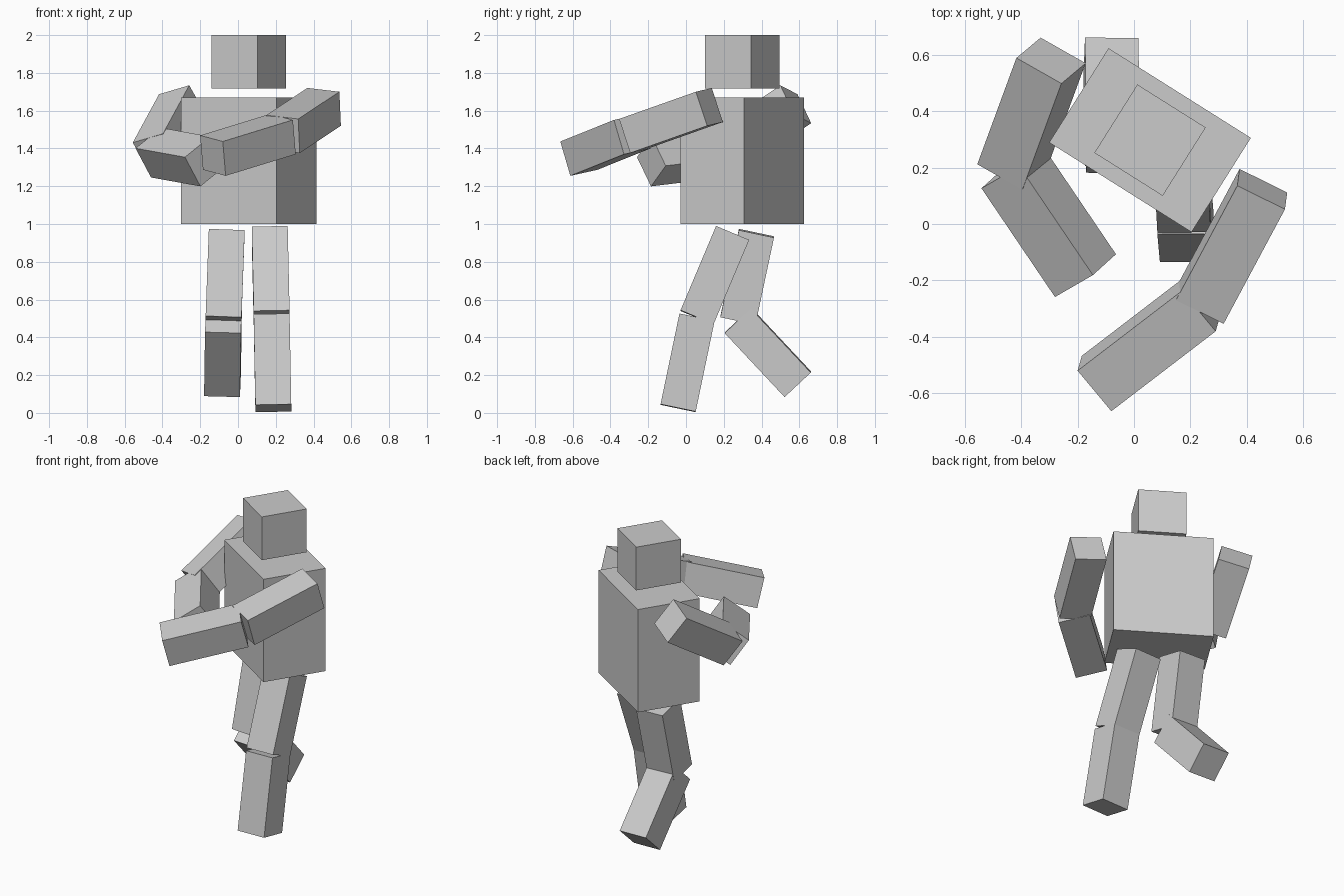
import bpy
from math import radians
from mathutils import Vector, Matrix

if "Cube" in bpy.data.objects:
    bpy.data.objects.remove(bpy.data.objects["Cube"])


def box(name, centre, size, rotation):
    """Flat-sided block with its dimensions baked into the mesh."""
    bpy.ops.mesh.primitive_cube_add(size=1)
    obj = bpy.context.object
    obj.name = name
    obj.data.transform(Matrix.Diagonal((*size, 1)))
    obj.matrix_world = Matrix.Translation(centre) @ rotation.to_4x4()
    return obj


def segment(name, start, end, side, width=0.19):
    """Square bar between two joints, with one face turned towards side."""
    start, end = Vector(start), Vector(end)
    axis = (start - end).normalized()
    side = Vector(side)
    side = (side - axis * side.dot(axis)).normalized()
    rotation = Matrix((side, axis.cross(side), axis)).transposed()
    box(name, (start + end) / 2, (width, width, (start - end).length), rotation)


# Torso and head share one turn about the vertical
turn = Matrix.Rotation(radians(-32.2), 3, 'Z')
box("torso", (0.057, 0.298, 1.335), (0.598, 0.396, 0.67), turn)
box("head", (0.057, 0.298, 1.859), (0.287, 0.287, 0.282), turn)

# Limbs: root, middle and end joints, then side direction of each segment
limbs = {
    "left": {
        "arm": ((0.456, 0.124, 1.62), (0.238, -0.283, 1.476), (-0.133, -0.567, 1.362),
                (0.896, -0.435, -0.104), (0.627, -0.76, -0.17)),
        "leg": ((0.168, 0.246, 0.951), (0.178, 0.058, 0.505), (0.187, -0.042, 0.025),
                (1, 0, 0), (1, 0, 0)),
    },
    "right": {
        "arm": ((-0.295, 0.581, 1.634), (-0.434, 0.203, 1.378), (-0.1725, -0.1835, 1.331),
                (0.845, -0.469, 0.255), (0.71, 0.41, 0.573)),
        "leg": ((-0.06, 0.373, 0.951), (-0.077, 0.275, 0.490), (-0.082, 0.5925, 0.151),
                (1, 0, -0.03), (1, -0.02, -0.02)),
    },
}
for hand, parts in limbs.items():
    for part, (root, middle, end, side_a, side_b) in parts.items():
        segment(f"{hand}_upper_{part}", root, middle, side_a)
        segment(f"{hand}_lower_{part}", middle, end, side_b)
